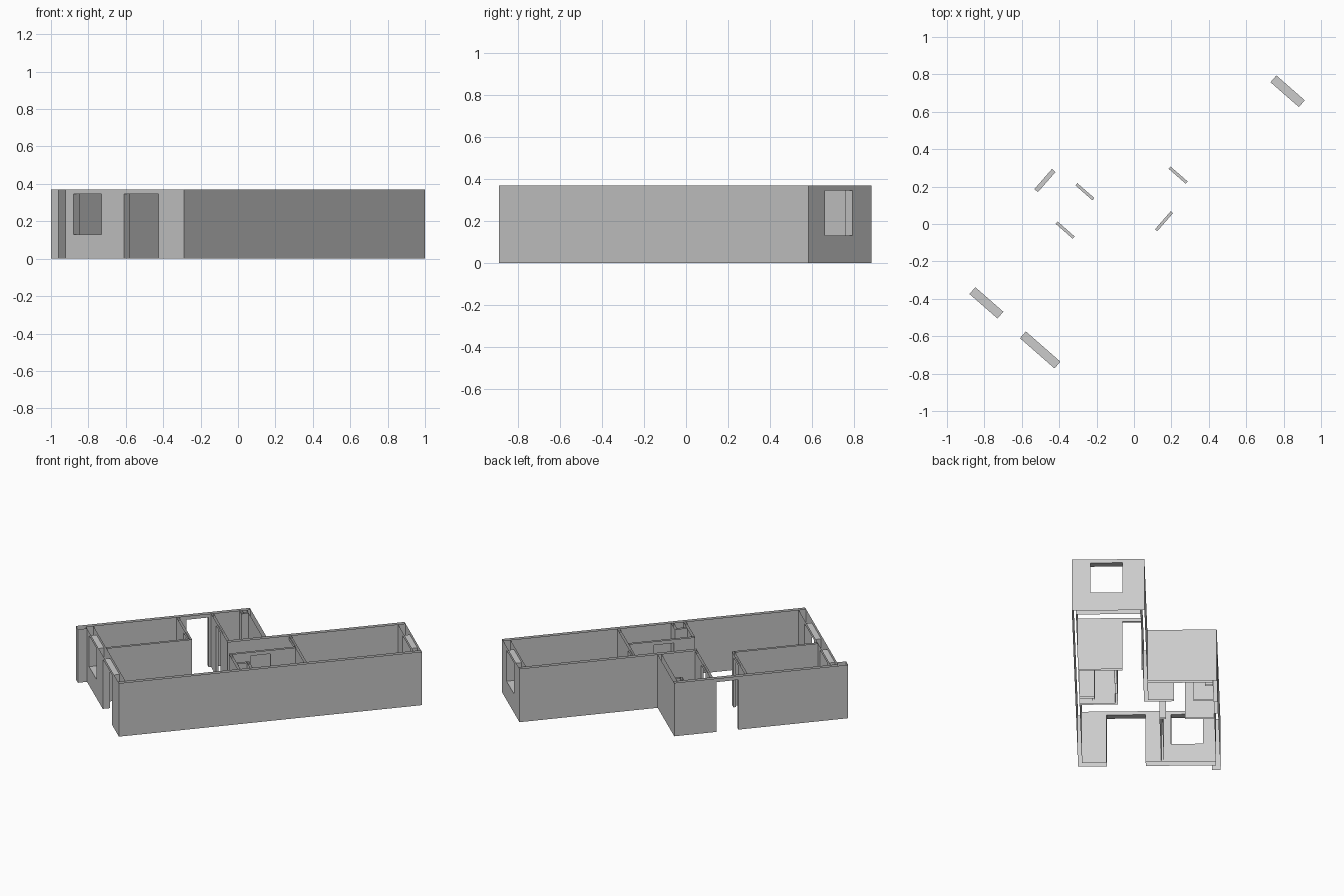
import bpy
import bmesh
import math

cube = bpy.data.objects.get("Cube")
if cube:
    bpy.data.objects.remove(cube, do_unlink=True)

HEIGHT = 0.37
HEAD = 0.345          # underside of every lintel
SILL = 0.13           # window sill level
OUTER = 0.048         # thick facade walls
SIDE = 0.025          # side walls
THIN = 0.016          # partitions
TURN = math.radians(48.83)

plaster = bpy.data.materials.new("grey plaster")
plaster.use_nodes = True
colour = (0.6, 0.6, 0.6, 1)
plaster.diffuse_color = colour
plaster.node_tree.nodes["Principled BSDF"].inputs["Base Color"].default_value = colour


def wall(name, axis, start, end, edge, thick, openings=(), ends=(False, False)):
    """Hollow wall without caps, running along axis; openings are (from, to, sill)."""
    bm = bmesh.new()

    def quad(points):
        # Points are (along, across, height)
        bm.faces.new([bm.verts.new((a, c, z) if axis == "x" else (c, a, z))
                      for a, c, z in points])

    near, far = edge, edge + thick

    def sides(a, b, low, high):
        quad([(a, near, low), (b, near, low), (b, near, high), (a, near, high)])
        quad([(a, far, low), (a, far, high), (b, far, high), (b, far, low)])

    def cross(a, low, high, flip):
        pts = [(a, near, low), (a, far, low), (a, far, high), (a, near, high)]
        quad(pts if flip else pts[::-1])

    def level(a, b, z, up):
        pts = [(a, near, z), (b, near, z), (b, far, z), (a, far, z)]
        quad(pts if up else pts[::-1])

    at = start
    for a, b, sill in sorted(openings):
        sides(at, a, 0, HEIGHT)
        sides(a, b, HEAD, HEIGHT)
        level(a, b, HEAD, False)
        if sill > 0:
            sides(a, b, 0, sill)
            level(a, b, sill, True)
        cross(a, sill, HEAD, True)
        cross(b, sill, HEAD, False)
        at = b
    sides(at, end, 0, HEIGHT)
    if ends[0]:
        cross(start, 0, HEIGHT, False)
    if ends[1]:
        cross(end, 0, HEIGHT, True)

    if axis == "y":     # swapping the axes mirrors the winding
        bmesh.ops.reverse_faces(bm, faces=bm.faces[:])
    bmesh.ops.remove_doubles(bm, verts=bm.verts[:], dist=0.0001)
    mesh = bpy.data.meshes.new(name)
    bm.to_mesh(mesh)
    bm.free()
    mesh.materials.append(plaster)
    obj = bpy.data.objects.new(name, mesh)
    obj.rotation_euler.z = TURN
    bpy.context.collection.objects.link(obj)
    return obj


BOTH, FIRST, LAST = (True, True), (True, False), (False, True)

# Outer shell
wall("long_side_wall", "x", -0.861, 1.099, -0.368, SIDE, ends=BOTH)
wall("end_wall", "y", -0.343, 0.063, 1.099 - OUTER, OUTER, [(-0.252, -0.05, SILL)])
wall("inner_side_wall", "x", -0.051, 1.099, 0.063, SIDE, ends=BOTH)
wall("step_wall", "y", 0.088, 0.499, 0.18, SIDE)
wall("short_side_wall", "x", -0.861, 0.205, 0.499, SIDE, [(-0.21, -0.067, 0)], LAST)
wall("front_wall", "y", -0.343, 0.499, -0.861, OUTER,
     [(-0.188, 0.057, 0), (0.217, 0.416, SILL)])
wall("front_fin", "x", -0.92, -0.861, 0.471, 0.053, ends=FIRST)

# Partitions with doorways
wall("far_room_partition", "y", -0.343, 0.063, 0.344, THIN, [(-0.066, 0.055, 0)])
wall("entry_room_partition", "y", 0.088, 0.499, -0.051, THIN, [(0.251, 0.372, 0)])
wall("front_room_partition", "y", 0.155, 0.499, -0.275, THIN, [(0.195, 0.316, 0)], FIRST)
wall("front_room_side", "x", -0.813, -0.275, 0.155, THIN)
wall("bath_side", "x", -0.085, 0.344, -0.119, THIN, [(0.053, 0.181, 0)], FIRST)
wall("bath_back", "y", -0.343, -0.119, -0.085, THIN)

# Service shafts
wall("bath_shaft_front", "y", -0.343, -0.247, -0.005, THIN, ends=LAST)
wall("bath_shaft_side", "x", -0.069, -0.005, -0.263, THIN)
wall("corner_shaft_front", "y", 0.45, 0.499, 0.134, THIN, ends=FIRST)
wall("corner_shaft_side", "x", 0.15, 0.18, 0.45, THIN)
